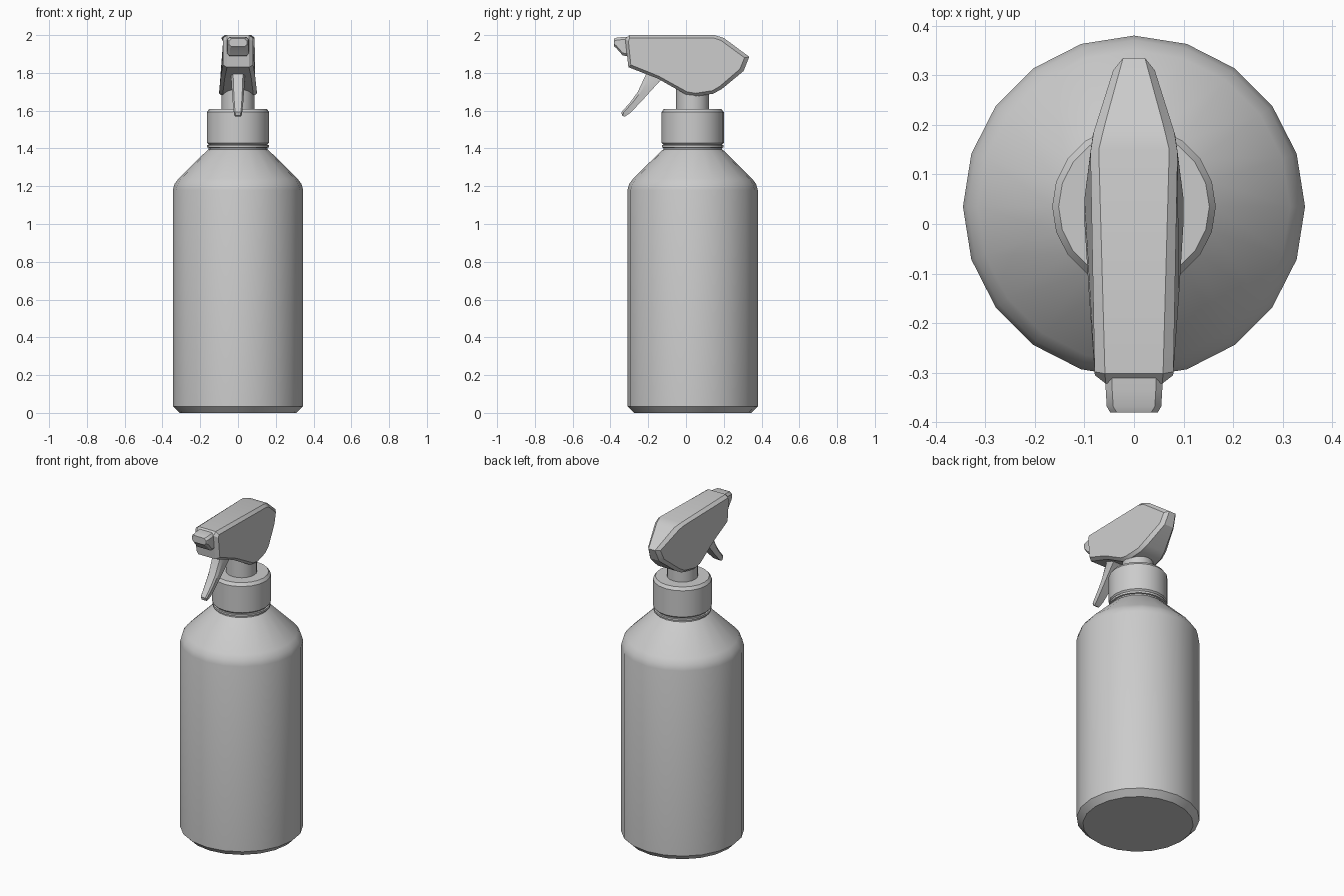
import bpy, bmesh, math

if "Cube" in bpy.data.objects:
    bpy.data.objects.remove(bpy.data.objects["Cube"])

CY = 0.035  # bottle axis sits slightly behind the origin


def finish(name, bm, angle=30):
    bmesh.ops.recalc_face_normals(bm, faces=bm.faces)
    me = bpy.data.meshes.new(name)
    bm.to_mesh(me)
    bm.free()
    ob = bpy.data.objects.new(name, me)
    bpy.context.collection.objects.link(ob)
    bpy.ops.object.select_all(action='DESELECT')
    ob.select_set(True)
    bpy.context.view_layer.objects.active = ob
    bpy.ops.object.shade_smooth_by_angle(angle=math.radians(angle))
    return ob


def loft(name, rings, angle=30):
    """Skin a list of closed point rings and cap both ends."""
    bm = bmesh.new()
    loops = [[bm.verts.new(p) for p in ring] for ring in rings]
    n = len(loops[0])
    for a, b in zip(loops, loops[1:]):
        for i in range(n):
            j = (i + 1) % n
            bm.faces.new((a[i], a[j], b[j], b[i]))
    bm.faces.new(loops[0])
    bm.faces.new(loops[-1])
    return finish(name, bm, angle)


def lathe(name, profile, sides=20):
    turn = [math.tau * i / sides for i in range(sides)]
    return loft(name, [[(r * math.cos(a), CY + r * math.sin(a), z) for a in turn]
                       for r, z in profile])


def interp(table, v):
    for (a, fa), (b, fb) in zip(table, table[1:]):
        if v <= b:
            return fa + (fb - fa) * max(0, (v - a) / (b - a))
    return table[-1][1]


# Bottle body with shoulder and neck
lathe("bottle", [(0.31, 0), (0.345, 0.035), (0.345, 1.18), (0.336, 1.212),
                 (0.315, 1.24), (0.165, 1.388), (0.155, 1.395), (0.155, 1.43)])

# Screw collar with a thin ring under it, and the stem
lathe("collar_ring", [(0.15, 1.402), (0.163, 1.405), (0.163, 1.417), (0.15, 1.42)])
lathe("collar", [(0.155, 1.42), (0.165, 1.43), (0.165, 1.592), (0.152, 1.61)])
lathe("stem", [(0.087, 1.60), (0.087, 1.74)])

# Sprayer head: side outline with bevelled edges, width varying along y
outer = [(-0.302, 2.0), (0.15, 2.0), (0.2, 1.985), (0.335, 1.885), (0.305, 1.81),
         (0.19, 1.715), (0.145, 1.69), (0.05, 1.675), (0.0, 1.685), (-0.15, 1.77),
         (-0.305, 1.83), (-0.322, 1.98)]
inner = [(-0.298, 1.985), (0.145, 1.985), (0.185, 1.972), (0.31, 1.88), (0.285, 1.82),
         (0.18, 1.73), (0.14, 1.706), (0.05, 1.692), (0.005, 1.70), (-0.145, 1.783),
         (-0.292, 1.842), (-0.305, 1.968)]
top_w = [(-0.322, 0.057), (-0.02, 0.081), (0.06, 0.081), (0.16, 0.07), (0.335, 0.022)]
side_w = [(-0.305, 0.079), (-0.02, 0.1), (0.06, 0.1), (0.18, 0.083), (0.31, 0.042)]


def side(points, widths, s):
    return [(s * interp(widths, y), y, z) for y, z in points]


loft("sprayer_head", [side(inner, side_w, -1), side(outer, top_w, -1),
                      side(outer, top_w, 1), side(inner, side_w, 1)], 25)


# Nozzle: rounded rectangle sections running forward
def nozzle_section(y, w, z0, z1, c=0.013):
    return [(-w + c, y, z0), (w - c, y, z0), (w, y, z0 + c), (w, y, z1 - c),
            (w - c, y, z1), (-w + c, y, z1), (-w, y, z1 - c), (-w, y, z0 + c)]


loft("nozzle", [nozzle_section(-0.29, 0.057, 1.885, 1.992),
                nozzle_section(-0.335, 0.057, 1.892, 1.99),
                nozzle_section(-0.368, 0.055, 1.93, 1.986),
                nozzle_section(-0.38, 0.048, 1.94, 1.981)])

# Trigger: curved lever, (front y, front z, back y, back z, half width)
trigger = [(-0.20, 1.82, -0.10, 1.78, 0.037), (-0.22, 1.775, -0.14, 1.755, 0.036),
           (-0.255, 1.70, -0.19, 1.70, 0.032), (-0.295, 1.645, -0.235, 1.65, 0.028),
           (-0.342, 1.592, -0.295, 1.588, 0.022), (-0.338, 1.574, -0.325, 1.568, 0.016)]
rings = []
for fy, fz, by, bz, w in trigger:
    my, mz = fy + (by - fy) * 0.25, fz + (bz - fz) * 0.25
    rings.append([(-w * 0.7, fy, fz), (w * 0.7, fy, fz), (w, my, mz),
                  (w, by, bz), (-w, by, bz), (-w, my, mz)])
loft("trigger", rings)
